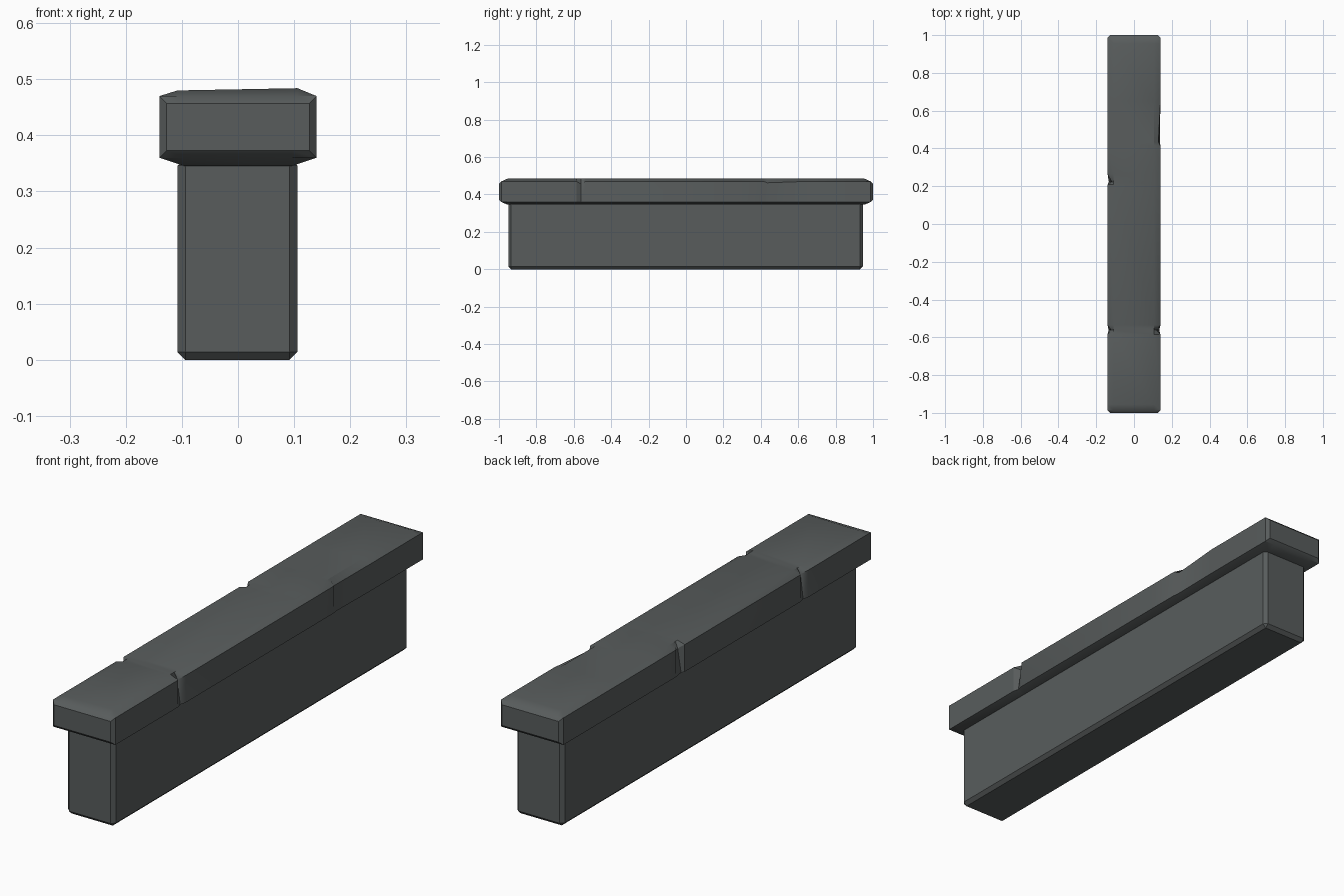
import bpy, bmesh

if "Cube" in bpy.data.objects:
    bpy.data.objects.remove(bpy.data.objects["Cube"])

stone = bpy.data.materials.new("dark_grey_stone")
stone.diffuse_color = (0.098, 0.108, 0.108, 1)
stone.use_nodes = True
stone.node_tree.nodes["Principled BSDF"].inputs["Base Color"].default_value = stone.diffuse_color


def make_object(name, bm):
    bmesh.ops.recalc_face_normals(bm, faces=bm.faces[:])
    mesh = bpy.data.meshes.new(name)
    bm.to_mesh(mesh)
    bm.free()
    mesh.materials.append(stone)
    obj = bpy.data.objects.new(name, mesh)
    bpy.context.collection.objects.link(obj)
    return obj


# Wall body: a long block with chamfered edges
bm = bmesh.new()
bmesh.ops.create_cube(bm, size=1)
for v in bm.verts:
    v.co = (v.co.x * 0.214 - 0.001, v.co.y * 1.895 - 0.002, (v.co.z + 0.5) * 0.36)
bmesh.ops.bevel(bm, geom=bm.edges[:], offset=0.014, segments=1, affect='EDGES')
make_object("wall_body", bm)

# Coping: cross-sections lofted along y, with small chips in the long edges
# Each chip: side, start, deepest point, end, depth
CHIPS = [(1, -0.585, -0.562, -0.535, 0.020), (-1, -0.585, -0.56, -0.535, 0.018),
         (-1, 0.208, 0.222, 0.265, 0.022), (1, 0.415, 0.435, 0.65, 0.011)]


def chip_depth(side, y):
    for s, a, m, b, d in CHIPS:
        if s == side and a < y < b:
            return d * ((y - a) / (m - a) if y < m else (b - y) / (b - m))
    return 0.0


def section(y):
    if abs(y) > 0.995:      # inset end face
        side, low, high, crest, under = 0.127, 0.373, 0.457, (0.457, 0.457), 0.373
    elif abs(y) > 0.98:     # end of the long sides
        side, low, high, crest, under = 0.140, 0.360, 0.470, (0.470, 0.470), 0.360
    else:                   # gently crowned top and sloping underside
        side, low, high, crest, under = 0.140, 0.360, 0.470, (0.480, 0.484), 0.345
    left, right = chip_depth(-1, y), chip_depth(1, y)
    return [(-0.095, under), (0.095, under),
            (side - 0.3 * right, low), (side - right, high - 0.7 * right),
            (0.106, crest[1]), (-0.108, crest[0]),
            (-side + left, high - 0.7 * left), (-side + 0.3 * left, low)]


stations = {s * y for s in (-1, 1) for y in (1.0, 0.987, 0.955)}
for c in CHIPS:
    stations.update(c[1:4])
bm = bmesh.new()
rings = [[bm.verts.new((x, y, z)) for x, z in section(y)] for y in sorted(stations)]
for a, b in zip(rings, rings[1:]):
    for i in range(8):
        j = (i + 1) % 8
        bm.faces.new((a[i], a[j], b[j], b[i]))
bm.faces.new(rings[0])
bm.faces.new(rings[-1])
cap = make_object("coping", bm)

# Smooth the shallow crown while keeping the edges sharp
bpy.context.view_layer.objects.active = cap
cap.select_set(True)
bpy.ops.object.shade_smooth_by_angle(angle=0.52)
